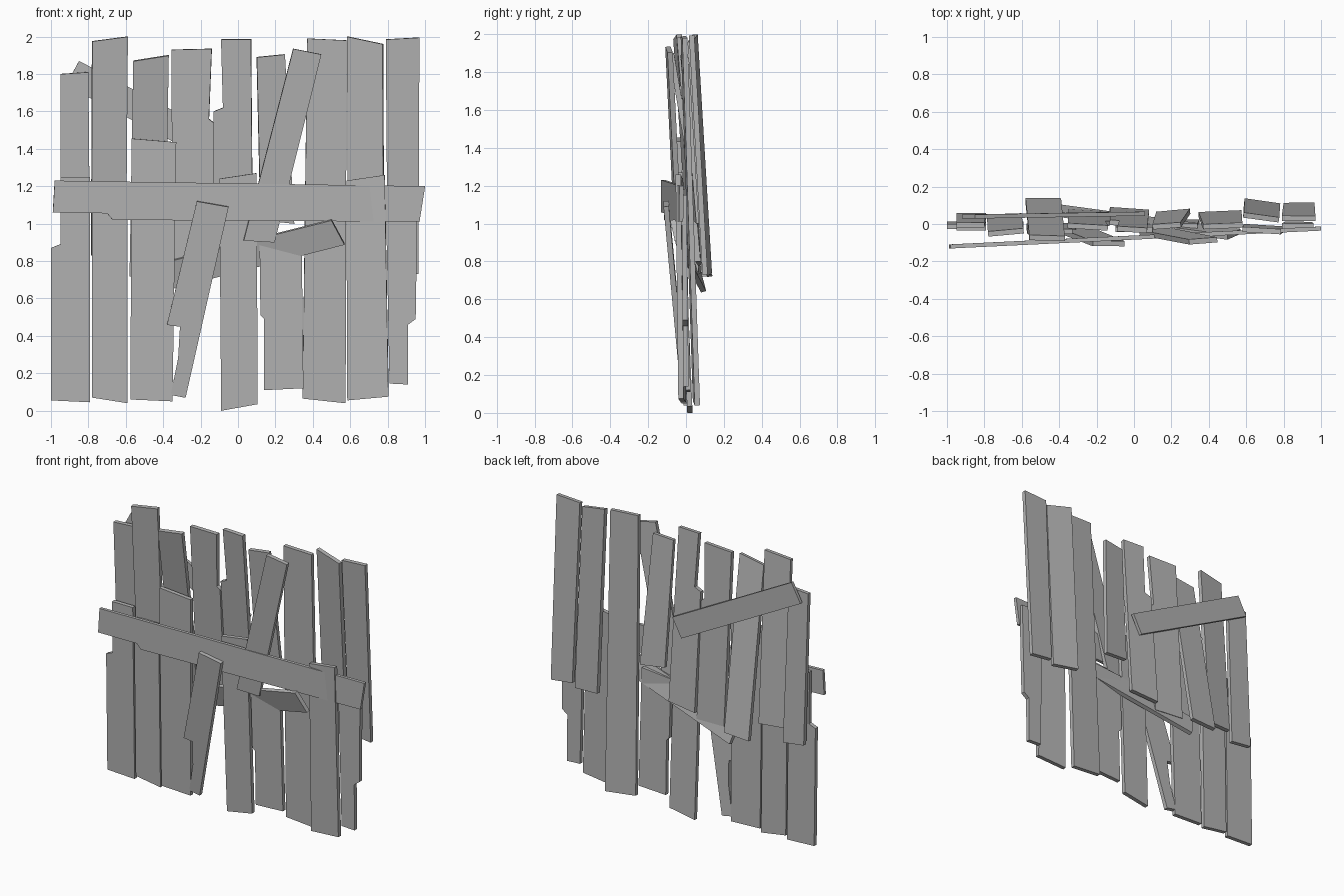
import bpy
import bmesh
from mathutils import Vector

default_cube = bpy.data.objects.get("Cube")
if default_cube:
    bpy.data.objects.remove(default_cube, do_unlink=True)

# One weathered grey for every board
grey = bpy.data.materials.new("weathered_grey")
grey.use_nodes = True
colour = (0.45, 0.45, 0.45, 1)
grey.diffuse_color = colour
grey.node_tree.nodes["Principled BSDF"].inputs["Base Color"].default_value = colour


def board(name, start, end, depth, twist=0, right_chip=(), left_chip=(), thickness=0.028):
    """Flat board from an outline in x and z.

    start and end each hold the left and right corner of one end,
    depth holds the y of the two ends, twist slopes y across the width,
    and the chips are broken corners along the two long edges.
    """
    outline = [Vector(p) for p in (*start, *right_chip, end[1], end[0], *left_chip)]
    low = (Vector(start[0]) + Vector(start[1])) / 2
    high = (Vector(end[0]) + Vector(end[1])) / 2
    axis = high - low
    along = axis.normalized()
    across = Vector((along.y, -along.x))

    def place(point):
        offset = point - low
        t = offset.dot(along) / axis.length
        y = depth[0] + (depth[1] - depth[0]) * t + twist * offset.dot(across)
        return Vector((point.x, y, point.y))

    bm = bmesh.new()
    face = bm.faces.new([bm.verts.new(place(p)) for p in outline])
    face.normal_update()
    normal = face.normal.copy()
    bmesh.ops.translate(bm, verts=bm.verts, vec=normal * thickness / 2)
    copy = bmesh.ops.extrude_face_region(bm, geom=[face], use_keep_orig=True)
    moved = [v for v in copy["geom"] if isinstance(v, bmesh.types.BMVert)]
    bmesh.ops.translate(bm, verts=moved, vec=-normal * thickness)
    bmesh.ops.recalc_face_normals(bm, faces=bm.faces)
    mesh = bpy.data.meshes.new(name)
    bm.to_mesh(mesh)
    bm.free()
    mesh.materials.append(grey)
    bpy.context.collection.objects.link(bpy.data.objects.new(name, mesh))


# Lower row of upright boards
board("lower_board_far_right", start=((-1, .055), (-.79, .045)), end=((-.95, 1.25), (-.79, 1.25)),
      depth=(0, -.02), left_chip=((-.95, .89), (-1, .87)))
board("lower_board_outer_right", start=((-.78, .07), (-.59, .04)), end=((-.78, 1.18), (-.59, 1.18)),
      depth=(0, -.02))
board("lower_board_right", start=((-.575, .06), (-.35, .05)), end=((-.57, 1.455), (-.33, 1.435)),
      depth=(-.01, -.04))
board("lower_board_middle", start=((-.09, 0), (.105, .035)), end=((-.1, 1.24), (.1, 1.27)),
      depth=(.02, -.03))
board("lower_board_left", start=((.14, .11), (.35, .12)), end=((.115, .92), (.34, .94)),
      depth=(.01, -.01), left_chip=((.12, .51), (.14, .49)))
board("lower_board_outer_left", start=((.585, .055), (.805, .075)), end=((.58, 1.23), (.785, 1.26)),
      depth=(-.02, -.035), twist=-.06)
board("lower_board_far_left", start=((.81, .145), (.91, .14)), end=((.79, 1.15), (.96, 1.15)),
      depth=(0, -.01), right_chip=((.91, .46), (.95, .49)))

# Tall board running the full height
board("full_height_board", start=((.345, .065), (.575, .04)), end=((.37, 1.99), (.58, 1.98)),
      depth=(.055, -.01), twist=.04)

# Upper row of boards, leaning forward at the top
board("upper_board_far_right", start=((-.95, .76), (-.79, .74)), end=((-.95, 1.8), (-.8, 1.81)),
      depth=(.045, -.005))
board("upper_board_outer_right", start=((-.785, .83), (-.6, .82)), end=((-.78, 1.975), (-.59, 2)),
      depth=(.035, -.045), twist=.1)
board("upper_board_right", start=((-.58, .72), (-.39, .73)), end=((-.56, 1.87), (-.37, 1.9)),
      depth=(.125, -.075))
board("upper_board_inner_right", start=((-.35, .74), (-.13, .73)), end=((-.355, 1.93), (-.14, 1.935)),
      depth=(.06, -.015), twist=-.06, right_chip=((-.13, 1.54), (-.155, 1.56)))
board("upper_board_middle", start=((-.13, .78), (.08, .8)), end=((-.09, 1.985), (.07, 1.985)),
      depth=(.07, -.03), twist=-.06, left_chip=((-.08, 1.62), (-.13, 1.6)))
board("upper_board_inner_left", start=((.12, 1.02), (.3, 1)), end=((.1, 1.89), (.25, 1.905)),
      depth=(.06, -.01), twist=.08)
board("upper_board_outer_left", start=((.59, .74), (.78, .72)), end=((.585, 2), (.775, 1.96)),
      depth=(.11, .035), twist=-.15)
board("upper_board_far_left", start=((.8, .75), (.965, .73)), end=((.79, 1.985), (.97, 1.995)),
      depth=(.1, .03))

# Braces nailed across the boards
board("cross_beam", start=((-.98, 1.23), (-.99, 1.06)), end=((1, 1.2), (.97, 1.01)),
      depth=(-.12, -.025), right_chip=((-.7, 1.055), (-.67, 1.02)), thickness=.022)
board("upper_diagonal_brace", start=((.03, .91), (.195, .9)), end=((.295, 1.935), (.445, 1.905)),
      depth=(-.04, -.09), twist=.08)
board("lower_diagonal_brace", start=((-.36, .085), (-.28, .07)), end=((-.22, 1.12), (-.05, 1.09)),
      depth=(-.01, -.105), left_chip=((-.38, .46), (-.31, .45), (-.32, .28)))
board("low_slanted_brace", start=((-.45, .78), (-.41, .64)), end=((.5, 1.02), (.57, .89)),
      depth=(.075, -.055), twist=.25)
board("back_slanted_brace", start=((-.85, 1.87), (-.92, 1.74)), end=((.06, 1.39), (-.01, 1.26)),
      depth=(.04, .055), thickness=.022)
